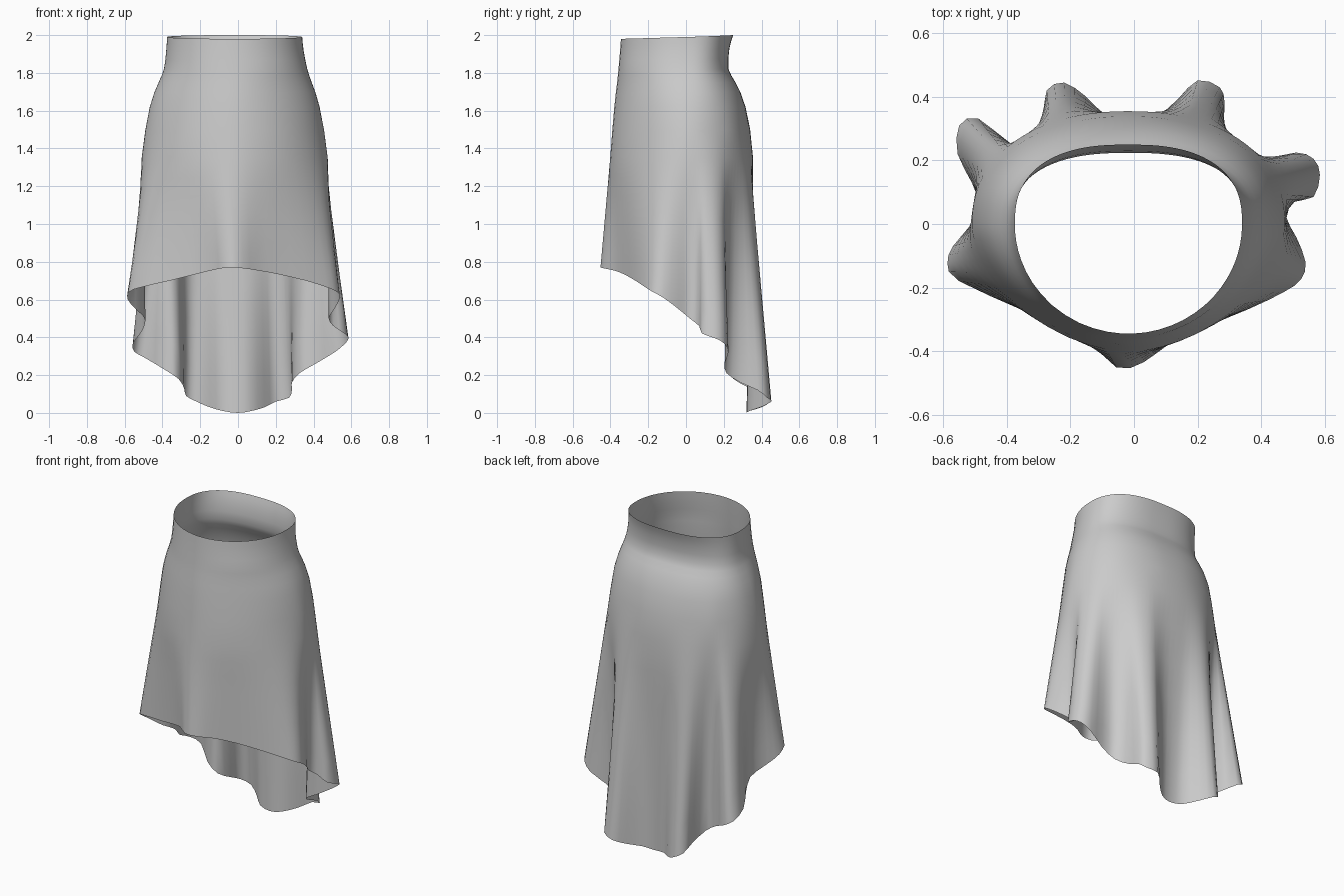
import bpy, math
from mathutils import Vector

if "Cube" in bpy.data.objects:
    bpy.data.objects.remove(bpy.data.objects["Cube"])

# Hem outline, anticlockwise from centre front (x, y, z): folds and valleys
HEM = [(-.055, -.452, .77), (.03, -.435, .765), (.10, -.385, .755), (.21, -.33, .735),
       (.36, -.268, .70), (.47, -.215, .665), (.525, -.175, .64), (.54, -.12, .61),
       (.51, -.04, .55), (.48, .02, .50), (.505, .07, .46), (.565, .085, .42),
       (.585, .155, .395), (.565, .205, .365), (.51, .225, .32), (.41, .205, .26),
       (.325, .215, .21), (.285, .29, .16), (.285, .38, .12), (.27, .43, .08),
       (.20, .452, .06), (.14, .395, .03), (.07, .335, .01), (0, .32, 0),
       (-.08, .335, .01), (-.15, .40, .03), (-.22, .445, .06), (-.275, .42, .09),
       (-.285, .34, .13), (-.315, .25, .18), (-.39, .255, .23), (-.49, .332, .29),
       (-.55, .31, .325), (-.555, .22, .37), (-.51, .13, .43), (-.49, .06, .49),
       (-.52, -.01, .53), (-.57, -.07, .58), (-.587, -.125, .62), (-.55, -.18, .655),
       (-.34, -.275, .705), (-.16, -.355, .75)]

# Body rings: z, left, right, front, back, front roundness, back roundness
RINGS = [(1.99, -.375, .34, -.345, .25, 2.0, 2.5),
         (1.92, -.38, .347, -.35, .23, 2.0, 2.5),
         (1.82, -.392, .367, -.358, .225, 2.0, 2.5),
         (1.75, -.42, .39, -.365, .262, 1.9, 2.4),
         (1.62, -.467, .432, -.38, .315, 1.8, 2.3),
         (1.35, -.51, .475, -.402, .355, 1.75, 2.2)]


def ring_point(ring, t):
    z, left, right, front, back, nf, nb = ring
    c, s = math.cos(t), math.sin(t)
    n = nf if s < 0 else nb
    cx, a = (left + right) / 2, (right - left) / 2
    x = cx + a * math.copysign(abs(c) ** (2 / n), c)
    y = (abs(front) if s < 0 else back) * math.copysign(abs(s) ** (2 / n), s)
    tilt = .01 * s if z > 1.9 else 0
    return Vector((x, y, z + tilt))


def spline(p, f):
    a, b, c, d = p
    return .5 * (2 * b + (c - a) * f + (2 * a - 5 * b + 4 * c - d) * f * f
                 + (3 * b - a - 3 * c + d) * f ** 3)


def refine(rows, steps, closed):
    n, out = len(rows), []
    for i in range(n if closed else n - 1):
        ids = [(i + k) % n if closed else min(max(i + k, 0), n - 1) for k in (-1, 0, 1, 2)]
        for j in range(steps):
            out.append([spline(p, j / steps) for p in zip(*(rows[k] for k in ids))])
    return out if closed else out + [rows[-1]]


# Spread the hem columns evenly around the body
n = len(HEM)
angles = []
for x, y, z in HEM:
    t = math.atan2(y / .4, x / .52)
    while angles and t < angles[-1] - math.pi:
        t += 2 * math.pi
    angles.append(t)
for _ in range(5):
    angles = [(angles[i - 1] - (2 * math.pi if i == 0 else 0) + 2 * angles[i]
               + angles[(i + 1) % n] + (2 * math.pi if i == n - 1 else 0)) / 4
              for i in range(n)]

# Each column runs from waistband over the hip, then straight down to the hem
columns = []
for t, h in zip(angles, HEM):
    col = [ring_point(r, t) for r in RINGS]
    hip, hem = col[-1], Vector(h)
    col += [hip.lerp(hem, f) for f in (.33, .67, 1)]
    columns.append(col)
columns = refine(columns, 2, True)
rows = refine([list(r) for r in zip(*columns)], 2, False)

# Skirt: one open cloth sheet
w = len(rows[0])
verts = [v for r in rows for v in r]
low = min(v.z for v in verts)
verts = [(v.x, v.y, v.z - low) for v in verts]
faces = [((i + 1) * w + j, (i + 1) * w + (j + 1) % w, i * w + (j + 1) % w, i * w + j)
         for i in range(len(rows) - 1) for j in range(w)]
mesh = bpy.data.meshes.new("skirt")
mesh.from_pydata(verts, [], faces)
skirt = bpy.data.objects.new("skirt", mesh)
bpy.context.collection.objects.link(skirt)
mesh.polygons.foreach_set("use_smooth", [True] * len(faces))
mesh.update()
